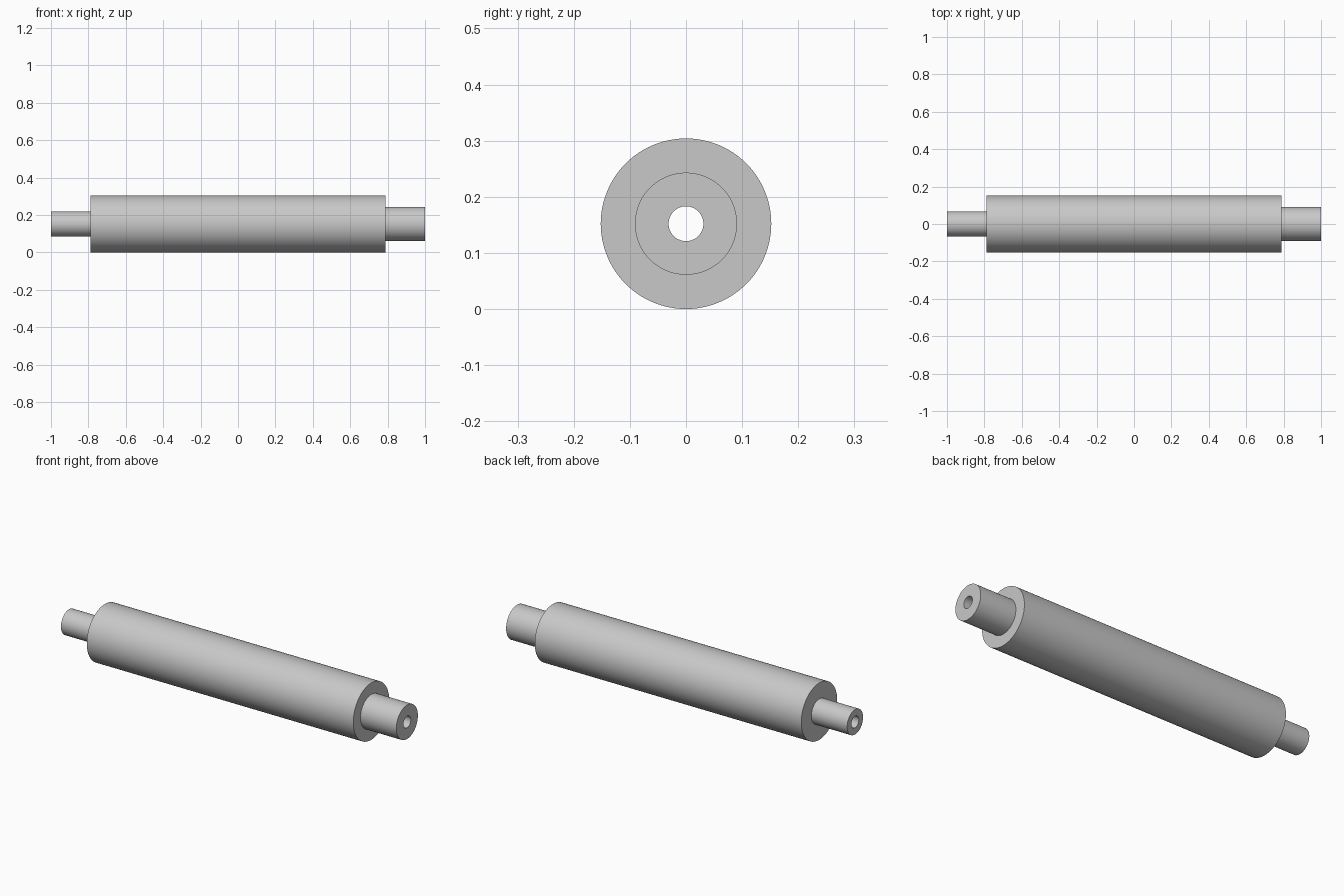
import bpy, bmesh, math
from mathutils import Matrix, Vector

cube = bpy.data.objects.get("Cube")
if cube:
    bpy.data.objects.remove(cube, do_unlink=True)

STEPS = 96
BODY_R, LEFT_R, RIGHT_R, BORE_R = 0.152, 0.091, 0.067, 0.031
BODY_END = 0.788

steel = bpy.data.materials.new("grey_steel")
steel.use_nodes = True
grey = (0.58, 0.58, 0.58, 1)
steel.diffuse_color = grey
steel.node_tree.nodes["Principled BSDF"].inputs["Base Color"].default_value = grey


def lathe(name, profile):
    """Turn a closed (x, radius) profile about the x axis."""
    bm = bmesh.new()
    rings = []
    for x, r in profile:
        rings.append([bm.verts.new((x, r * math.cos(a), r * math.sin(a)))
                      for a in (math.tau * i / STEPS for i in range(STEPS))])
    for a, b in zip(rings, rings[1:] + rings[:1]):
        for i in range(STEPS):
            j = (i + 1) % STEPS
            bm.faces.new((a[i], a[j], b[j], b[i]))
    bmesh.ops.recalc_face_normals(bm, faces=bm.faces)
    mesh = bpy.data.meshes.new(name)
    bm.to_mesh(mesh)
    bm.free()
    mesh.materials.append(steel)
    obj = bpy.data.objects.new(name, mesh)
    bpy.context.collection.objects.link(obj)
    obj.location.z = BODY_R
    bpy.ops.object.select_all(action="DESELECT")
    obj.select_set(True)
    bpy.context.view_layer.objects.active = obj
    bpy.ops.object.shade_smooth_by_angle(angle=math.radians(30))
    return obj


# Stepped roller shaft: thin journal, wide body, thick journal, through bore
lathe("stepped_roller_shaft", [
    (-1, BORE_R), (-1, RIGHT_R), (-BODY_END, RIGHT_R),
    (-BODY_END, BODY_R), (BODY_END, BODY_R),
    (BODY_END, LEFT_R), (1, LEFT_R), (1, BORE_R),
])
